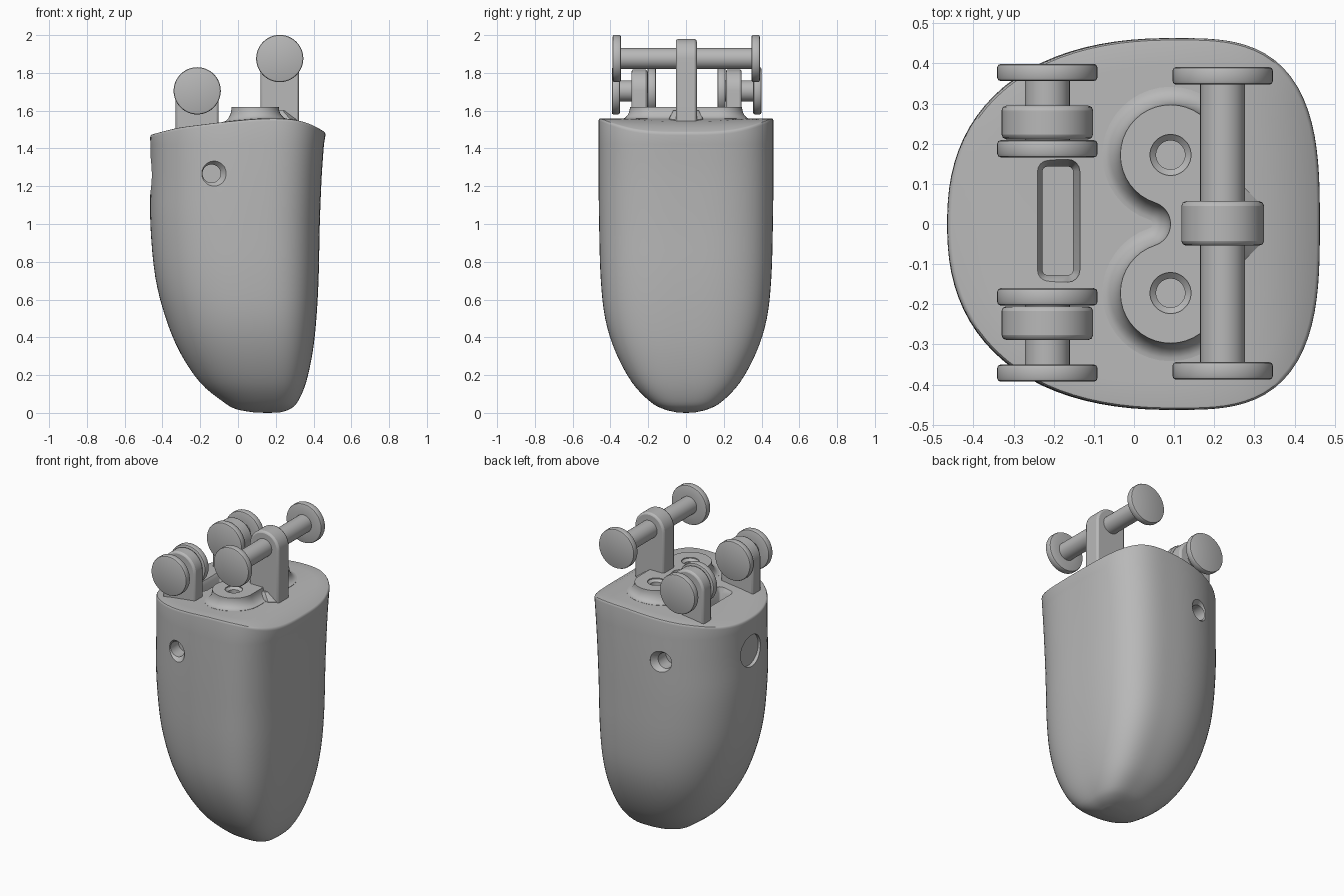
import bpy, bmesh, math
from mathutils import Vector, Matrix

if "Cube" in bpy.data.objects:
    bpy.data.objects.remove(bpy.data.objects["Cube"])

mat = bpy.data.materials.new("plain grey")
mat.diffuse_color = (0.48, 0.48, 0.48, 1)
mat.use_nodes = True
mat.node_tree.nodes["Principled BSDF"].inputs["Base Color"].default_value = mat.diffuse_color

def finish(bm, name, angle=35):
    bmesh.ops.recalc_face_normals(bm, faces=bm.faces)
    me = bpy.data.meshes.new(name)
    bm.to_mesh(me)
    bm.free()
    me.materials.append(mat)
    ob = bpy.data.objects.new(name, me)
    bpy.context.collection.objects.link(ob)
    shade(ob, angle)
    return ob

def shade(ob, angle=35):
    bpy.ops.object.select_all(action='DESELECT')
    ob.select_set(True)
    bpy.context.view_layer.objects.active = ob
    bpy.ops.object.shade_smooth_by_angle(angle=math.radians(angle))

def loft(rings, name, angle=35, cap_points=None, matrix=None):
    """Skin rings of points; cap with n-gons or with fans to given end points."""
    bm = bmesh.new()
    vr = [[bm.verts.new(p) for p in r] for r in rings]
    n = len(vr[0])
    for a, b in zip(vr, vr[1:]):
        for i in range(n):
            bm.faces.new((a[i], a[(i + 1) % n], b[(i + 1) % n], b[i]))
    for k, ring in enumerate((vr[0], vr[-1])):
        if cap_points:
            c = bm.verts.new(cap_points[k])
            for i in range(n):
                bm.faces.new((ring[i], ring[(i + 1) % n], c))
        else:
            bm.faces.new(ring)
    if matrix:
        bm.transform(matrix)
    return finish(bm, name, angle)

def lathe(profile, name, loc, axis, n=48):
    """Turned part: (distance along axis, radius) pairs."""
    m = Matrix.Translation(loc) @ Vector((0, 0, 1)).rotation_difference(Vector(axis)).to_matrix().to_4x4()
    rings = [[(r * math.cos(2 * math.pi * i / n), r * math.sin(2 * math.pi * i / n), d)
              for i in range(n)] for d, r in profile]
    return loft(rings, name, matrix=m)

def cut(target, cutter):
    mod = target.modifiers.new("cut", 'BOOLEAN')
    mod.operation, mod.solver, mod.object = 'DIFFERENCE', 'EXACT', cutter
    bpy.ops.object.select_all(action='DESELECT')
    target.select_set(True)
    bpy.context.view_layer.objects.active = target
    bpy.ops.object.modifier_apply(modifier=mod.name)
    bpy.data.objects.remove(cutter)
    shade(target)

def catmull(pts, steps):
    P = [pts[0]] + pts + [pts[-1]]
    out = []
    for k in range(1, len(P) - 2):
        a, b, c, d = (Vector(p) for p in P[k - 1:k + 3])
        for s in range(steps):
            t = s / steps
            out.append(0.5 * (2 * b + (c - a) * t + (2 * a - 5 * b + 4 * c - d) * t**2
                              + (3 * b - a - 3 * c + d) * t**3))
    return out + [Vector(pts[-1])]

# curved top surface, height by x
TOP = catmull([(-0.47, 1.47), (-0.33, 1.506), (-0.2, 1.525), (0, 1.548),
               (0.15, 1.558), (0.29, 1.553), (0.39, 1.525), (0.47, 1.48)], 8)
def top_z(x):
    for a, b in zip(TOP, TOP[1:]):
        if x <= b.x:
            return a.y + (b.y - a.y) * (x - a.x) / (b.x - a.x)
    return TOP[-1].y

# body: cross-sections (z, left, right, half width)
N = 96
def section(left, right, w):
    k = (right - left) / 0.926
    cx = left + 0.575 * k
    pts = []
    for i in range(N):
        t = 2 * math.pi * i / N
        c, s = math.cos(t), math.sin(t)
        e = 3.0 if c > 0 else 2.35
        r = (abs(c)**e + abs(s)**e) ** (-1 / e)
        pts.append((cx + r * c * (right - cx if c > 0 else cx - left), r * s * w))
    return pts
SECTIONS = [(0.002, 0.09, 0.22, 0.045), (0.02, -0.01, 0.275, 0.118), (0.06, -0.08, 0.317, 0.19),
            (0.16, -0.2, 0.36, 0.285), (0.32, -0.307, 0.395, 0.372), (0.5, -0.382, 0.415, 0.428),
            (0.72, -0.438, 0.427, 0.452), (1.0, -0.464, 0.433, 0.46), (1.25, -0.463, 0.443, 0.463),
            (1.42, -0.464, 0.455, 0.463)]
rings = [[(x, y, z) for x, y in section(l, r, w)] for z, l, r, w in catmull(SECTIONS, 4)]
rim = section(-0.465, 0.463, 0.463)
for s, drop in ((1, 0.014), (0.997, 0.006), (0.99, 0.001), (0.98, 0), (0.85, 0), (0.7, 0),
                (0.5, 0), (0.3, 0), (0.1, 0)):
    rings.append([(0.05 + (x - 0.05) * s, y * s, top_z(0.05 + (x - 0.05) * s) - drop) for x, y in rim])
body = loft(rings, "body", cap_points=((0.155, 0, 0), (0.05, 0, top_z(0.05))))

# countersunk holes front and back, shallow round recess on the left
for s in (-1, 1):
    cut(body, lathe([(-0.1, 0.077), (0.012, 0.077), (0.05, 0.048), (0.13, 0.048)],
                    "hole_cutter", (-0.14, s * 0.463, 1.267), (0, -s, 0)))
cut(body, lathe([(-0.1, 0.1), (0.022, 0.1)], "recess_cutter", (-0.463, 0, 1.26), (1, 0, 0)))

# slot in the top with a sloped lip
def rounded_rect(hx, hy, r, z):
    pts = []
    for q, (sx, sy) in enumerate(((1, 1), (-1, 1), (-1, -1), (1, -1))):
        for k in range(5):
            t = math.pi / 2 * (q + k / 4)
            pts.append((-0.19 + sx * (hx - r) + r * math.cos(t),
                        0.008 + sy * (hy - r) + r * math.sin(t), z))
    return pts
cut(body, loft([rounded_rect(0.038, 0.135, 0.012, 1.36), rounded_rect(0.038, 0.135, 0.012, 1.50),
                rounded_rect(0.055, 0.153, 0.03, 1.527), rounded_rect(0.055, 0.153, 0.03, 1.7)],
               "slot_cutter"))

# kidney-shaped raised pad with a flared foot
CX, CY, R = 0.091, 0.172, 0.125
RC = (CY**2 - R**2) / (2 * R)
def pad_outline(d):
    phi = math.atan2(CY, RC)           # direction from neck centre to lobe centre
    half = [(CX + (R + d) * math.cos(t), CY + (R + d) * math.sin(t))
            for t in (i / 28 * (math.pi + phi) for i in range(29))]
    half += [(CX - RC + (RC - d) * math.cos(t), (RC - d) * math.sin(t))
             for t in (phi * (1 - i / 8) for i in range(1, 8))]
    return half + [(CX - d, 0)] + [(x, -y) for x, y in reversed(half)]
PAD_Z, FLARE = 1.62, 0.045
pad_rings = [[(x, y, 1.47) for x, y in pad_outline(FLARE)]]
for i in range(9):
    t = math.pi / 2 * i / 8
    pad_rings.append([(x, y, (top_z(x) + 0.001) * math.cos(t) + PAD_Z * (1 - math.cos(t)))
                      for x, y in pad_outline(FLARE * (1 - math.sin(t)))])
pad = loft(pad_rings, "raised_pad")
for s in (-1, 1):
    cut(pad, lathe([(-0.05, 0.051), (0.006, 0.051), (0.02, 0.036), (0.07, 0.036)],
                   "screw_hole_cutter", (0.091, s * CY, PAD_Z), (0, 0, -1)))

# upright plate with a rounded top
def post(name, x, z, r, y0, y1, base):
    out = [(x + r * math.cos(math.pi * i / 24), z + r * math.sin(math.pi * i / 24)) for i in range(25)]
    out += [(x - r, base), (x + r, base)]
    ob = loft([[(px, y, pz) for px, pz in out] for y in (y0, y1)], name)
    mod = ob.modifiers.new("edge", 'BEVEL')
    mod.width, mod.segments, mod.limit_method = 0.012, 2, 'ANGLE'
    mod.angle_limit = math.radians(50)
    return ob

def disc(y0, y1, r=0.125, b=0.009):
    return [(y0, r - b), (y0 + b * 0.3, r - b * 0.3), (y0 + b, r),
            (y1 - b, r), (y1 - b * 0.3, r - b * 0.3), (y1, r - b)]

# left pair of pulleys on their posts
PX, PZ = -0.216, 1.705
for s, side in ((-1, "front"), (1, "back")):
    y = sorted((s * 0.208 + 0.003, s * 0.292 + 0.003))
    post(side + "_pulley_post", PX, PZ, 0.114, y[0], y[1], 1.42)
    lathe(disc(0.163, 0.206) + [(0.206, 0.056), (0.353, 0.056)] + disc(0.353, 0.396),
          side + "_pulley", (PX, 0.003, PZ), (0, s, 0))

# tall central post carrying the long axle, with a small foot at its right
AX, AZ = 0.221, 1.876
post("axle_post", AX, AZ, 0.103, -0.054, 0.057, 1.42)
foot = [(0.2, -0.09), (0.275, -0.09), (0.318, -0.048), (0.318, 0.048), (0.275, 0.09), (0.2, 0.09)]
loft([[(x, y, 1.5) for x, y in foot], [(x, y, top_z(x) + 0.002) for x, y in foot],
      [(0.2 + (x - 0.2) * 0.5, y * 0.75, 1.6) for x, y in foot]], "axle_post_foot")
lathe(disc(-0.388, -0.344) + [(-0.344, 0.056), (0.347, 0.056)] + disc(0.347, 0.391),
      "long_axle", (AX, 0, AZ), (0, 1, 0))
